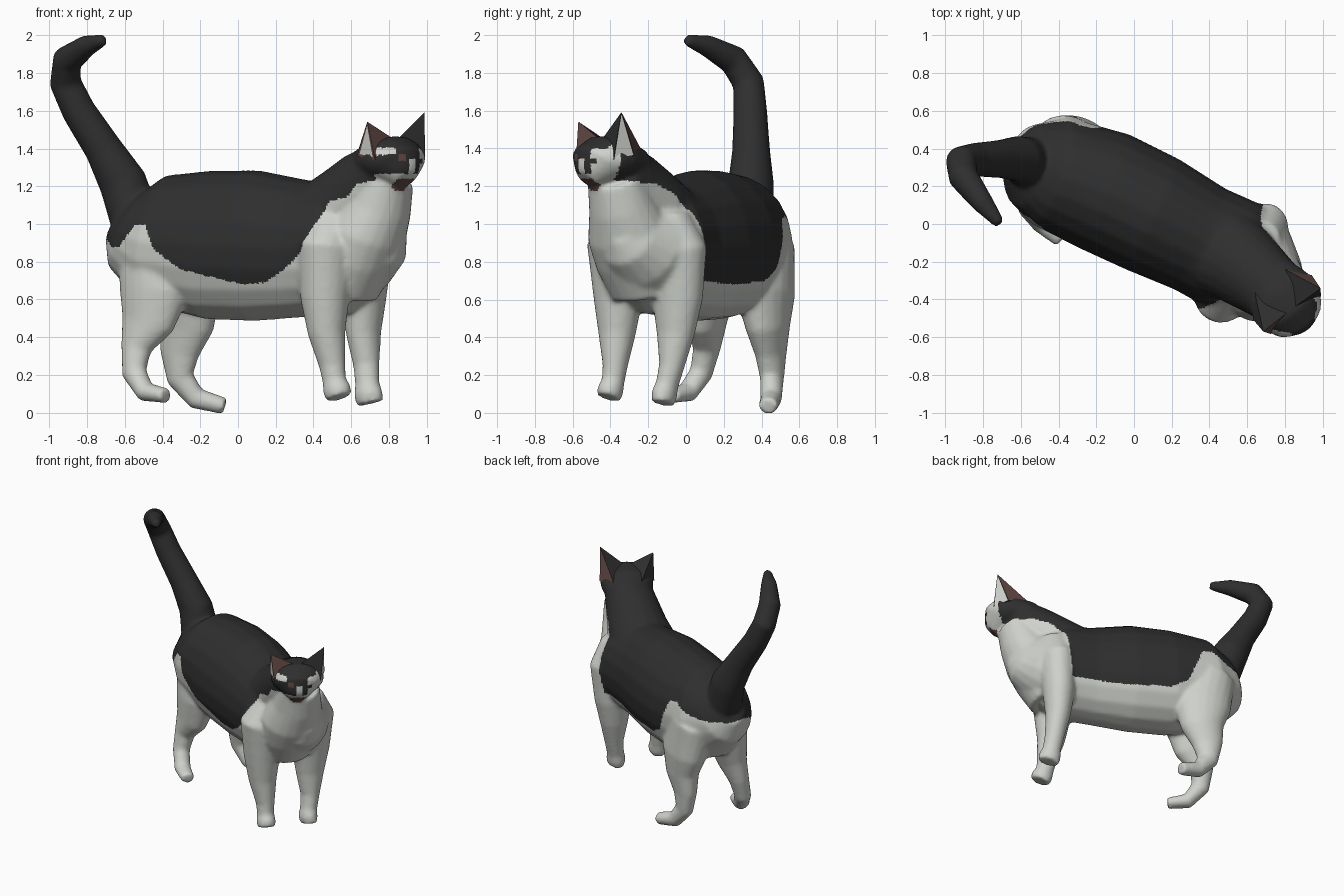
import bpy
import bmesh
import math
from mathutils import Vector

if "Cube" in bpy.data.objects:
    bpy.data.objects.remove(bpy.data.objects["Cube"], do_unlink=True)


def make_material(name, colour):
    mat = bpy.data.materials.new(name)
    mat.use_nodes = True
    mat.diffuse_color = (*colour, 1)
    mat.node_tree.nodes["Principled BSDF"].inputs["Base Color"].default_value = (*colour, 1)
    return mat


WHITE, BLACK, BROWN = range(3)
MATERIALS = [
    make_material("white fur", (.62, .64, .60)),
    make_material("black fur", (.028, .028, .028)),
    make_material("brown skin", (.12, .066, .058)),
]

# Body heading and the turned head's own axes
AHEAD = Vector((.88, -.47, 0)).normalized()
SIDE = Vector((.47, .88, 0)).normalized()
FACE = Vector((.6, -.8, 0))
CHEEK = Vector((.8, .6, 0))
HEAD = Vector((.78, -.38, 0))


def head_point(forward, left, z):
    return HEAD + FACE * forward + CHEEK * left + Vector((0, 0, z))


def add_object(name, mesh):
    for mat in MATERIALS:
        mesh.materials.append(mat)
    obj = bpy.data.objects.new(name, mesh)
    bpy.context.collection.objects.link(obj)
    return obj


def loft(bm, stations, side=SIDE, sides=20):
    """Closed tube of elliptical rings; each station is x, y, z, half width, half depth."""
    points = [Vector(s[:3]) for s in stations]
    rings = []
    for i, (x, y, z, wide, deep) in enumerate(stations):
        tangent = (points[min(i + 1, len(points) - 1)] - points[max(i - 1, 0)]).normalized()
        across = (side - tangent * side.dot(tangent)).normalized()
        up = tangent.cross(across)
        angles = [math.tau * k / sides for k in range(sides)]
        rings.append([bm.verts.new(points[i] + across * wide * math.cos(a) + up * deep * math.sin(a))
                      for a in angles])
    for lower, upper in zip(rings, rings[1:]):
        for k in range(sides):
            n = (k + 1) % sides
            bm.faces.new((lower[k], lower[n], upper[n], upper[k]))
    bm.faces.new(rings[0][::-1])
    bm.faces.new(rings[-1])


torso = [
    (-.625, .33, 1.02, .11, .13), (-.57, .31, .98, .22, .24), (-.44, .28, .92, .30, .345),
    (-.15, .17, .89, .33, .395), (.10, .05, .885, .325, .40), (.35, -.08, .87, .30, .365),
    (.55, -.18, .87, .31, .35), (.68, -.25, .91, .26, .26), (.77, -.31, .96, .17, .20),
    (.82, -.34, 1.0, .09, .12),
]
throat = [
    (.60, -.23, .62, .17, .13), (.635, -.265, .80, .22, .19), (.685, -.30, .95, .23, .205),
    (.75, -.34, 1.10, .18, .175), (.80, -.38, 1.24, .15, .13),
]
neck = [
    (.44, -.13, 1.02, .25, .20), (.58, -.22, 1.12, .22, .20),
    (.69, -.31, 1.23, .19, .18), (.77, -.37, 1.32, .17, .13),
]
tail = [
    (-.55, .32, 1.03, .14, .13), (-.61, .345, 1.22, .12, .13), (-.715, .345, 1.40, .10, .10),
    (-.845, .34, 1.60, .09, .09), (-.915, .33, 1.75, .085, .085), (-.905, .25, 1.87, .08, .08),
    (-.80, .11, 1.945, .058, .058), (-.71, .00, 1.975, .03, .03),
]
front_right_leg = [
    (.52, -.28, 1.04, .12, .12), (.48, -.345, .86, .19, .16), (.46, -.36, .60, .13, .13),
    (.47, -.365, .42, .10, .10), (.50, -.375, .25, .066, .072), (.51, -.385, .17, .06, .064),
    (.525, -.40, .12, .068, .078), (.535, -.41, .08, .062, .07),
]
front_left_leg = [
    (.66, -.10, 1.04, .12, .12), (.67, -.06, .86, .18, .14), (.665, -.045, .60, .14, .115),
    (.665, -.055, .42, .105, .09), (.68, -.075, .25, .068, .07), (.685, -.10, .15, .06, .066),
    (.69, -.115, .10, .066, .08), (.70, -.12, .05, .058, .076),
]
hind_right_leg = [
    (-.45, .15, .88, .14, .20), (-.44, .12, .64, .13, .20), (-.48, .11, .47, .095, .15),
    (-.54, .11, .34, .07, .085), (-.55, .08, .21, .06, .068),
    (-.49, .01, .11, .06, .054), (-.38, -.08, .09, .05, .04),
]
hind_left_leg = [
    (-.35, .40, .88, .17, .20), (-.28, .42, .62, .14, .21), (-.275, .435, .45, .105, .155),
    (-.31, .45, .31, .075, .11), (-.305, .455, .18, .06, .076),
    (-.22, .45, .075, .058, .058), (-.07, .435, .035, .05, .045),
]
# Skull profile: forward, z, half width, half height
skull = [
    (-.17, 1.28, .08, .06), (-.12, 1.30, .15, .11), (0, 1.34, .19, .12), (.08, 1.34, .19, .13),
    (.125, 1.31, .16, .135), (.16, 1.26, .10, .09), (.185, 1.235, .06, .06),
]

# One skin over all the lofted parts
bm = bmesh.new()
for part in (torso, throat, neck, tail, front_right_leg, front_left_leg, hind_right_leg, hind_left_leg):
    loft(bm, part)
loft(bm, [(*head_point(f, 0, z), w, h) for f, z, w, h in skull], CHEEK)
bmesh.ops.recalc_face_normals(bm, faces=bm.faces)
mesh = bpy.data.meshes.new("cat_parts")
bm.to_mesh(mesh)
bm.free()
source = bpy.data.objects.new("cat_parts", mesh)
bpy.context.collection.objects.link(source)
remesh = source.modifiers.new("skin", 'REMESH')
remesh.mode = 'VOXEL'
remesh.voxel_size = .013
smooth = source.modifiers.new("soften", 'SMOOTH')
smooth.factor = .5
smooth.iterations = 10
skin = bpy.data.meshes.new_from_object(source.evaluated_get(bpy.context.evaluated_depsgraph_get()))
bpy.data.objects.remove(source, do_unlink=True)
add_object("cat_body", skin)

# Lower edge of the black coat on each flank: distance along the body, height
RIGHT_EDGE = [
    (-.75, .93), (-.66, .88), (-.60, .88), (-.50, .99), (-.43, 1.0), (-.37, .86), (-.22, .76),
    (-.05, .72), (.12, .68), (.25, .69), (.38, .76), (.50, .86), (.56, 1.0), (.62, 1.12),
    (.72, 1.14), (.78, 1.21), (.95, 1.25),
]
LEFT_EDGE = [
    (-.75, .94), (-.60, .98), (-.50, 1.04), (-.43, 1.03), (-.38, .90), (-.32, .76), (-.20, .70),
    (.12, .68), (.53, .70), (.57, 1.05), (.66, 1.16), (.78, 1.21), (.95, 1.23),
]


def coat_height(edge, s):
    for (a, za), (b, zb) in zip(edge, edge[1:]):
        if s <= b:
            return za + (zb - za) * max(0, s - a) / (b - a)
    return edge[-1][1]


def coat_colour(p):
    forward, left, z = (p - HEAD).dot(FACE), (p - HEAD).dot(CHEEK), p.z
    if p.x > .55 and z > 1.15 and forward > -.06:
        if forward > .13 and abs(left) < .055 and 1.175 < z < 1.24:
            return BROWN                                    # nose
        if forward > .08 and -.07 < left < -.03 and 1.335 < z < 1.37:
            return BROWN                                    # right eye
        if forward > .08 and z < 1.265:
            return WHITE                                    # muzzle
        if left > .07 and forward > .09 and z < 1.40 and not (left < .1 and 1.32 < z < 1.35):
            return WHITE                                    # pale left cheek
        if left > .13 and forward > 0 and z >= 1.385:
            return WHITE                                    # base of the left ear
        if forward > .08 and abs(left - .01) < .02 and z < 1.34:
            return WHITE                                    # blaze
        if left < -.08 and forward > .02 and 1.365 < z < 1.405:
            return WHITE                                    # right brow
    edge = LEFT_EDGE if p.dot(SIDE) > .088 else RIGHT_EDGE
    return BLACK if z > coat_height(edge, p.dot(AHEAD)) else WHITE


for face in skin.polygons:
    face.material_index = coat_colour(face.center)
    face.use_smooth = True

# Broad pointed ears; colours run front, outside, back, inside, with a pale inset outside
for name, s, colours in (("right_ear", -1, (BROWN, BROWN, BLACK, BLACK)),
                         ("left_ear", 1, (BLACK, BLACK, BROWN, BLACK))):
    bm = bmesh.new()
    corners = [(.09, .02, 1.455), (.13, .165, 1.34), (.01, .195, 1.36), (-.10, .10, 1.40)]
    base = [bm.verts.new(head_point(f, s * l, z)) for f, l, z in corners]
    tip = bm.verts.new(head_point(.095, s * .19, 1.567 + s * .025))
    flaps = [bm.faces.new((base[k], base[(k + 1) % 4], tip)) for k in range(4)]
    for flap, colour in zip(flaps, colours):
        flap.material_index = colour
    bm.faces.new(base[::-1]).material_index = BLACK
    bmesh.ops.recalc_face_normals(bm, faces=bm.faces)
    bmesh.ops.inset_individual(bm, faces=[flaps[1]], thickness=.016 - s * .006)
    flaps[1].material_index = WHITE
    ear_mesh = bpy.data.meshes.new(name)
    bm.to_mesh(ear_mesh)
    bm.free()
    add_object(name, ear_mesh)
